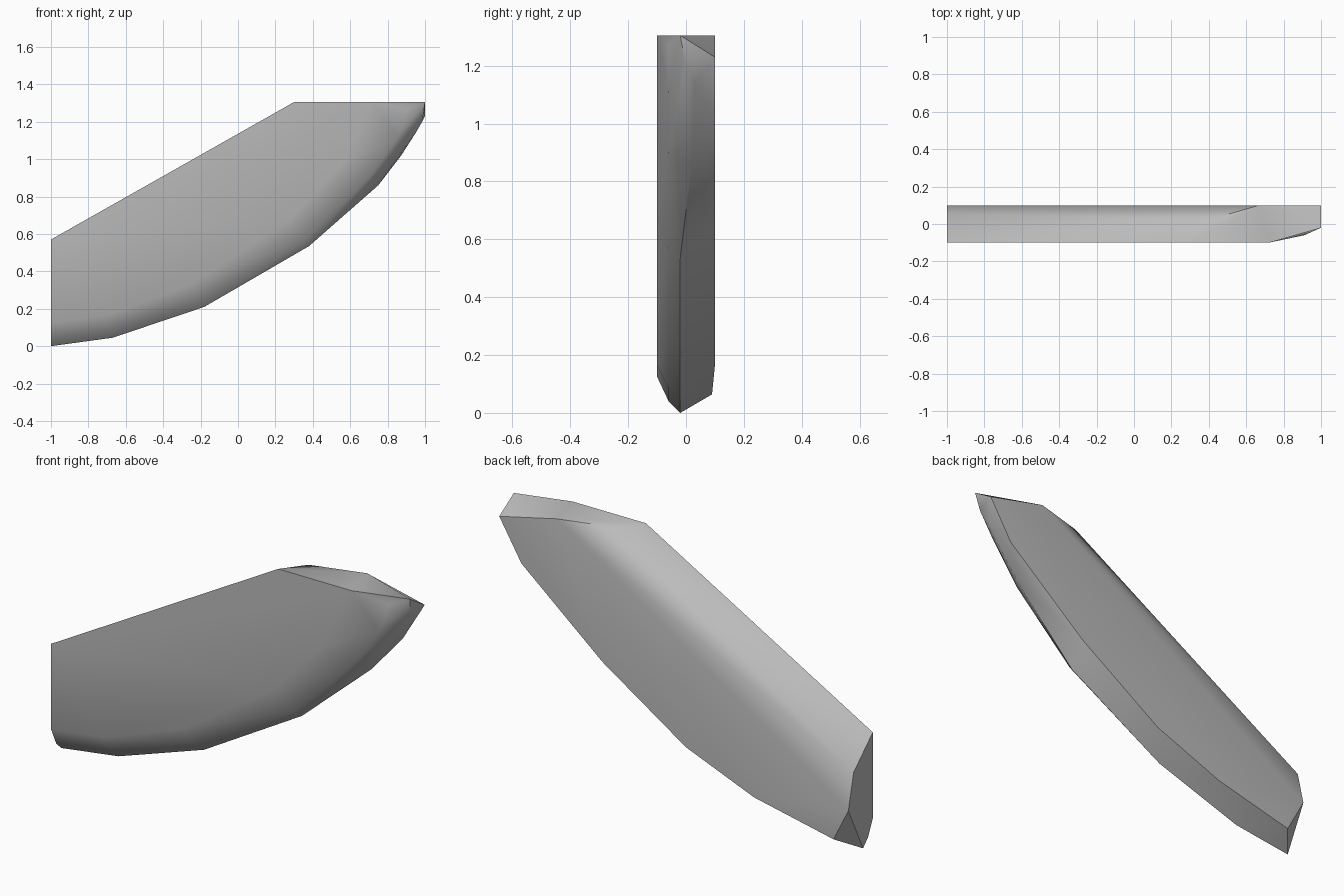
import bpy, bmesh, math

cube = bpy.data.objects.get("Cube")
if cube:
    bpy.data.objects.remove(cube)

grey = bpy.data.materials.new("stone grey")
grey.use_nodes = True
grey.diffuse_color = (0.5, 0.5, 0.5, 1)
grey.node_tree.nodes["Principled BSDF"].inputs["Base Color"].default_value = (0.5, 0.5, 0.5, 1)


def rail(y, *xz):
    """Points of one long contour at a constant depth."""
    return [(x, y, z) for x, z in xz]


points = []
# front face outline
points += rail(-0.1, (-1, 0.57), (0.3, 1.305), (0.72, 1.305), (0.56, 0.98),
               (0.27, 0.67), (-0.25, 0.33), (-0.7, 0.165), (-1, 0.125))
# rounding below the front face
points += rail(-0.06, (-1, 0.04), (-0.68, 0.085), (-0.2, 0.25),
               (0.36, 0.57), (0.7, 0.9), (0.85, 1.11), (0.91, 1.27))
# lower ridge, bending to the back near the tip
points += rail(-0.02, (-1, 0), (-0.67, 0.045), (-0.18, 0.21), (0.38, 0.535), (1, 1.305))
points += [(0.75, 0.02, 0.86), (0.95, 0.03, 1.14), (0.985, 0, 1.2)]
# back face outline
points += rail(0.1, (1, 1.23), (0.873, 1.02), (0.41, 0.635), (-0.07, 0.32),
               (-0.46, 0.165), (-1, 0.24), (0.67, 1.305))
points += [(-0.908, 0.09, 0.064)]
# rounding above the back face
points += [(-1, 0.057, 0.422), (0.39, 0.02, 1.305)]

# faceted skin around all contours
bm = bmesh.new()
for p in points:
    bm.verts.new(p)
hull = bmesh.ops.convex_hull(bm, input=bm.verts)
loose = [v for v in bm.verts if not v.link_faces]
bmesh.ops.delete(bm, geom=loose, context="VERTS")
bmesh.ops.dissolve_limit(bm, angle_limit=math.radians(1), verts=bm.verts, edges=bm.edges)
bmesh.ops.recalc_face_normals(bm, faces=bm.faces)
mesh = bpy.data.meshes.new("curved_slab")
bm.to_mesh(mesh)
bm.free()
mesh.materials.append(grey)

slab = bpy.data.objects.new("curved_slab", mesh)
bpy.context.collection.objects.link(slab)
bpy.ops.object.select_all(action="DESELECT")
slab.select_set(True)
bpy.context.view_layer.objects.active = slab
bpy.ops.object.shade_smooth_by_angle(angle=math.radians(40))
